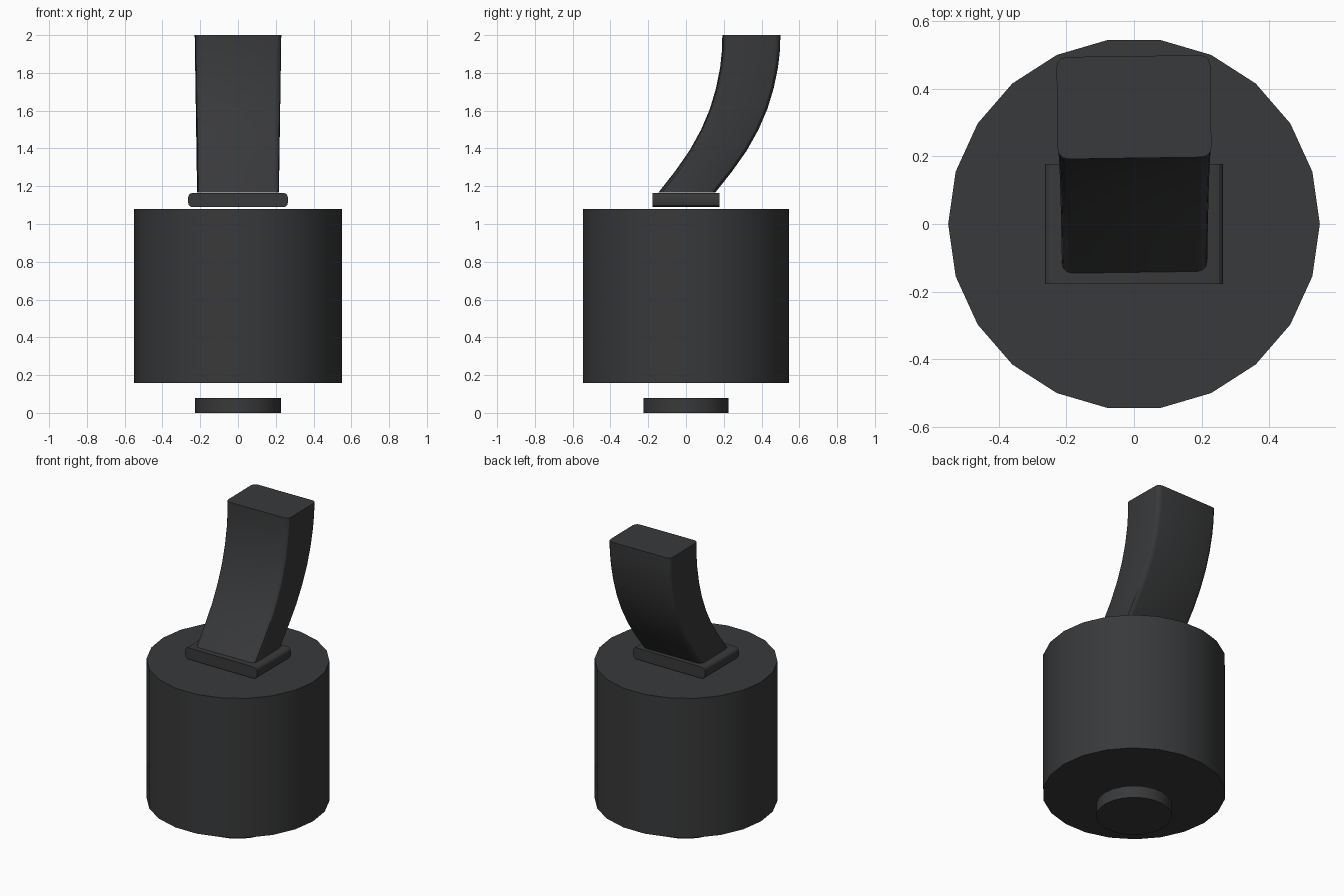
import bpy, bmesh, math
from mathutils import Matrix, Vector

if "Cube" in bpy.data.objects:
    bpy.data.objects.remove(bpy.data.objects["Cube"])

dark = bpy.data.materials.new("dark_plastic")
dark.diffuse_color = (0.04, 0.041, 0.043, 1)
dark.use_nodes = True
dark.node_tree.nodes["Principled BSDF"].inputs["Base Color"].default_value = dark.diffuse_color


def rounded_rect(w, h, r, seg=3):
    """Rounded rectangle outline, counter-clockwise, centred on the origin."""
    pts = []
    for i, (sx, sy) in enumerate([(1, 1), (-1, 1), (-1, -1), (1, -1)]):
        for k in range(seg + 1):
            a = math.pi / 2 * (i + k / seg)
            pts.append((sx * (w / 2 - r) + r * math.cos(a),
                        sy * (h / 2 - r) + r * math.sin(a)))
    return pts


def loft(name, rings):
    """Skin a list of equal-length rings and cap both ends."""
    bm = bmesh.new()
    vs = [[bm.verts.new(p) for p in ring] for ring in rings]
    n = len(vs[0])
    for a, b in zip(vs, vs[1:]):
        for i in range(n):
            j = (i + 1) % n
            bm.faces.new((a[i], a[j], b[j], b[i]))
    bm.faces.new(vs[0][::-1])
    bm.faces.new(vs[-1])
    bmesh.ops.recalc_face_normals(bm, faces=bm.faces)
    me = bpy.data.meshes.new(name)
    bm.to_mesh(me)
    bm.free()
    me.materials.append(dark)
    ob = bpy.data.objects.new(name, me)
    bpy.context.collection.objects.link(ob)
    bpy.ops.object.select_all(action='DESELECT')
    ob.select_set(True)
    bpy.context.view_layer.objects.active = ob
    bpy.ops.object.shade_smooth_by_angle(angle=math.radians(30))
    return ob


def disc(name, r, z0, z1, n=22):
    ring = [(r * math.cos(math.tau * i / n), r * math.sin(math.tau * i / n)) for i in range(n)]
    return loft(name, [[(x, y, z) for x, y in ring] for z in (z0, z1)])


# Foot button and main drum
disc("foot_button", 0.227, 0.0, 0.08)
disc("drum_body", 0.55, 0.157, 1.08)

# Mounting plate, rounded in its front profile
plate = rounded_rect(0.528, 0.076, 0.025)
loft("mounting_plate", [[(x, y, 1.127 + z) for x, z in plate] for y in (-0.178, 0.178)])

# Curved lever: centre line (y, z), leaning back and straightening upward
path = [(0.005, 1.167), (0.094, 1.28), (0.171, 1.39), (0.232, 1.5), (0.279, 1.61),
        (0.312, 1.72), (0.334, 1.83), (0.344, 1.92), (0.346, 2.0)]
rings = []
for y, z in path:
    t = (z - path[0][1]) / (2.0 - path[0][1])
    outline = rounded_rect(0.43 + 0.025 * t, 0.296 + 0.006 * t, 0.03)
    turn = Matrix.Rotation(math.radians(0.8), 3, 'Z')
    rings.append([turn @ Vector((x, v, 0)) + Vector((0, y, z)) for x, v in outline])
loft("curved_lever", rings)
